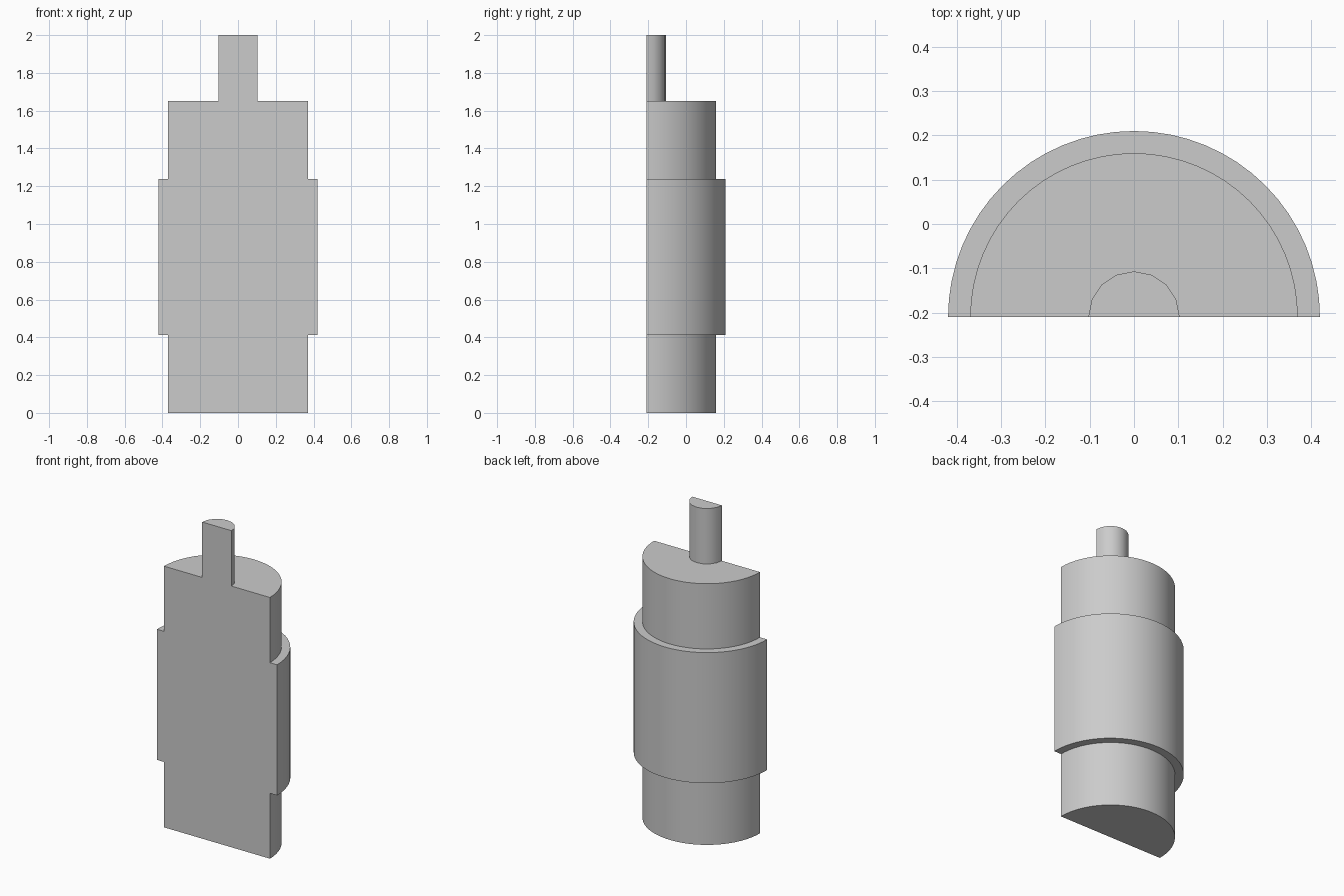
import bpy
import bmesh
from math import pi, radians
from mathutils import Vector

cube = bpy.data.objects.get("Cube")
if cube:
    bpy.data.objects.remove(cube, do_unlink=True)

CUT_Y = -0.21  # plane of the flat front, through the turning axis

grey = bpy.data.materials.new("plain grey")
grey.use_nodes = True
colour = (0.6, 0.6, 0.6, 1)
grey.diffuse_color = colour
grey.node_tree.nodes["Principled BSDF"].inputs["Base Color"].default_value = colour


def half_turned(name, profile, steps):
    """Turn a (radius, height) profile half way round and close the flat front."""
    bm = bmesh.new()
    verts = [bm.verts.new((r, CUT_Y, z)) for r, z in profile]
    edges = [bm.edges.new(pair) for pair in zip(verts, verts[1:])]
    bmesh.ops.spin(bm, geom=verts + edges, cent=(0, CUT_Y, 0), axis=(0, 0, 1),
                   angle=pi, steps=steps)
    bmesh.ops.remove_doubles(bm, verts=bm.verts, dist=1e-5)

    # Flat front face, outlined by the profile and its mirror image
    outline = profile + [(-r, z) for r, z in reversed(profile) if r > 0]
    bm.faces.new([bm.verts.new((r, CUT_Y, z)) for r, z in outline])
    bmesh.ops.remove_doubles(bm, verts=bm.verts, dist=1e-5)
    bmesh.ops.recalc_face_normals(bm, faces=bm.faces)

    # Outward check on the flat front
    front = min(bm.faces, key=lambda f: f.calc_center_median().y)
    if front.normal.dot(Vector((0, -1, 0))) < 0:
        bmesh.ops.reverse_faces(bm, faces=bm.faces)

    mesh = bpy.data.meshes.new(name)
    bm.to_mesh(mesh)
    bm.free()
    mesh.materials.append(grey)
    obj = bpy.data.objects.new(name, mesh)
    bpy.context.collection.objects.link(obj)
    bpy.ops.object.select_all(action="DESELECT")
    obj.select_set(True)
    bpy.context.view_layer.objects.active = obj
    bpy.ops.object.shade_smooth_by_angle(angle=radians(30))
    return obj


# Stepped body with the wider sleeve round its middle
half_turned("stepped_body", [(0, 0), (0.37, 0), (0.37, 0.413), (0.42, 0.413),
                             (0.42, 1.238), (0.37, 1.238), (0.37, 1.65), (0, 1.65)], 32)

# Thin pin standing on the body
half_turned("top_pin", [(0, 1.65), (0.103, 1.65), (0.103, 2), (0, 2)], 8)
